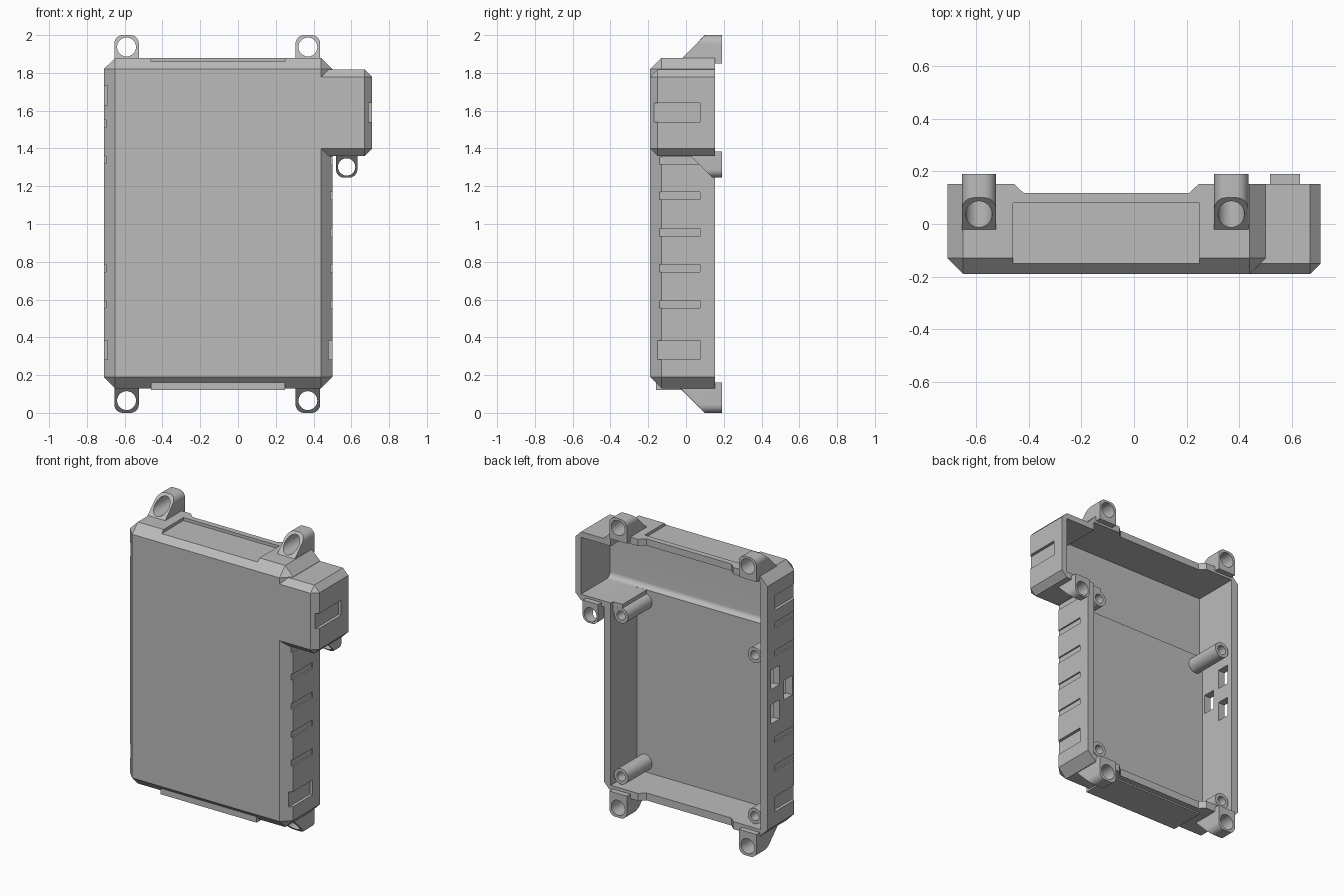
import bpy, bmesh
from math import pi, sin, cos, radians
from mathutils import Vector

if "Cube" in bpy.data.objects:
    bpy.data.objects.remove(bpy.data.objects["Cube"], do_unlink=True)

GREY = (0.5, 0.5, 0.5, 1)
mat = bpy.data.materials.new("grey plastic")
mat.use_nodes = True
mat.diffuse_color = GREY
mat.node_tree.nodes["Principled BSDF"].inputs["Base Color"].default_value = GREY

FRONT, RIM = -0.19, 0.153


def make(name, bm):
    bmesh.ops.recalc_face_normals(bm, faces=bm.faces)
    mesh = bpy.data.meshes.new(name)
    bm.to_mesh(mesh)
    bm.free()
    mesh.materials.append(mat)
    obj = bpy.data.objects.new(name, mesh)
    bpy.context.collection.objects.link(obj)
    return obj


def prism_bm(points, axis, lo, hi):
    """Extrude a 2D outline along the given axis."""
    place = {"x": lambda a, b, t: (t, a, b),
             "y": lambda a, b, t: (a, t, b),
             "z": lambda a, b, t: (a, b, t)}[axis]
    bm = bmesh.new()
    face = bm.faces.new([bm.verts.new(place(a, b, lo)) for a, b in points])
    new = bmesh.ops.extrude_face_region(bm, geom=[face])["geom"]
    shift = Vector(place(0, 0, hi - lo))
    bmesh.ops.translate(bm, vec=shift,
                        verts=[v for v in new if isinstance(v, bmesh.types.BMVert)])
    bmesh.ops.recalc_face_normals(bm, faces=bm.faces)
    return bm


def prism(name, points, axis, lo, hi):
    return make(name, prism_bm(points, axis, lo, hi))


def box_bm(x, y, z):
    return prism_bm([(x[0], z[0]), (x[1], z[0]), (x[1], z[1]), (x[0], z[1])], "y", *y)


def box(name, x, y, z):
    return make(name, box_bm(x, y, z))


def arc(cx, cz, r, start, end, steps):
    angles = [radians(start + (end - start) * i / steps) for i in range(steps + 1)]
    return [(cx + r * cos(a), cz + r * sin(a)) for a in angles]


def rod(name, x, z, r, lo, hi):
    return prism(name, arc(x, z, r, 0, 360, 32)[:-1], "y", lo, hi)


def boolean(target, tool, operation="DIFFERENCE"):
    """Apply a boolean and remove the tool object."""
    mod = target.modifiers.new("cut", "BOOLEAN")
    mod.operation, mod.solver, mod.object = operation, "EXACT", tool
    bpy.context.view_layer.objects.active = target
    bpy.ops.object.modifier_apply(modifier=mod.name)
    bpy.data.objects.remove(tool, do_unlink=True)


def chamfered_box(name, x, z, size, open_left=False):
    """Box with chamfered front edges and chamfered depth edges."""
    bm = box_bm(x, (FRONT, RIM), z)
    chosen = []
    for e in bm.edges:
        a, b = (v.co for v in e.verts)
        front = max(a.y, b.y) < 0
        along_y = abs(a.y - b.y) > 0.1
        at_left = max(a.x, b.x) < x[0] + 0.001
        if (front or along_y) and not (open_left and at_left):
            chosen.append(e)
    bmesh.ops.bevel(bm, geom=chosen, offset=size, segments=1,
                    affect="EDGES", profile=0.5)
    return make(name, bm)


# Shell: main box plus the side extension
case = chamfered_box("case_shell", (-0.71, 0.50), (0.13, 1.88), 0.06)
boolean(case, chamfered_box("extension", (0.3, 0.71), (1.36, 1.818), 0.04, True), "UNION")

# Hollow interior: shallow lower floor, deeper upper bay with a rounded step
boolean(case, box("lower_pocket", (-0.66, 0.45), (-0.125, 0.3), (0.18, 1.45)))


def bay(top):
    return [(0.3, 1.40)] + arc(-0.12, 1.435, 0.035, 270, 180, 8) + [(-0.155, top), (0.3, top)]


boolean(case, prism("upper_pocket", bay(1.835), "x", -0.66, 0.45))
boolean(case, prism("extension_pocket", bay(1.78), "x", 0.3, 0.67))

# Lowered rim in the middle of the top and bottom walls
boolean(case, prism("rim_notch", [(-0.48, 0.175), (-0.42, 0.118), (0.21, 0.118), (0.27, 0.175)],
                    "z", -0.1, 2.1))

# Recessed panel on top and raised panel underneath
boolean(case, box("top_recess", (-0.46, 0.25), (-0.15, 0.08), (1.86, 1.95)))
box("bottom_panel", (-0.46, 0.25), (-0.16, 0.08), (0.12, 0.16))


# Shallow recesses on the side walls
def side_recess(x, depth, z, half, y0):
    boolean(case, box("recess", (x - depth, x + depth), (y0, 0.075), (z - half, z + half)))


for z in (0.575, 0.765, 0.955, 1.15, 1.335):
    side_recess(0.50, 0.01, z, 0.02, -0.145)
for z in (0.575, 0.765, 1.34, 1.53):
    side_recess(-0.71, 0.01, z, 0.02, -0.145)
side_recess(0.50, 0.02, 0.333, 0.05, -0.155)
side_recess(-0.71, 0.02, 0.333, 0.05, -0.155)
side_recess(-0.71, 0.02, 1.68, 0.05, -0.155)
side_recess(0.71, 0.02, 1.59, 0.05, -0.175)

# Connector openings through the right wall
for y, z in ((0.07, 1.18), (-0.065, 1.06), (0.07, 0.95)):
    boolean(case, box("opening", (-0.8, -0.6), (y - 0.045, y + 0.045), (z - 0.065, z + 0.065)))

# Screw bosses inside the case
for side, x in (("right", -0.60), ("left", 0.39)):
    for level, z in (("lower", 0.246), ("upper", 1.323)):
        boss = rod(f"{side}_{level}_boss", x, z, 0.052, -0.14, 0.13)
        boolean(boss, rod("screw_hole", x, z, 0.03, -0.03, 0.3))
rib = box("boss_rib", (0.38, 0.46), (-0.14, 0.129), (1.33, 1.40))
boolean(rib, rod("rib_clearance", 0.39, 1.323, 0.05, -0.3, 0.3))


# Mounting lugs: rounded tab, sloped towards the front, with a round hole
def lug(name, x, tip, up, half, slant_y, reach, hole):
    r = 0.045
    outline = arc(x + half - r, -r, r, 0, 90, 8) + arc(x - half + r, -r, r, 90, 180, 8)
    outline += [(x - half, -reach), (x + half, -reach)]
    bm = prism_bm([(a, tip + up * b) for a, b in outline], "y", -0.1, 0.19)
    cut = bmesh.ops.bisect_plane(bm, geom=bm.verts[:] + bm.edges[:] + bm.faces[:],
                                 plane_co=(x, slant_y, tip), plane_no=(0, -1, up),
                                 clear_outer=True)
    bmesh.ops.holes_fill(bm, edges=[e for e in cut["geom_cut"]
                                    if isinstance(e, bmesh.types.BMEdge)])
    tab = make(name, bm)
    boolean(tab, rod("lug_hole", x, tip - up * hole, 0.05 if half > 0.06 else 0.046, -0.3, 0.3))


for side, x in (("right", -0.59), ("left", 0.37)):
    lug(f"{side}_top_lug", x, 2.0, 1, 0.065, 0.10, 0.15, 0.063)
    lug(f"{side}_bottom_lug", x, 0.0, -1, 0.065, 0.10, 0.16, 0.065)
lug("extension_lug", 0.575, 1.245, -1, 0.057, 0.14, 0.14, 0.057)

# Smooth the round surfaces, keep hard edges
for obj in bpy.context.view_layer.objects:
    obj.select_set(obj.type == "MESH" and mat.name in obj.data.materials)
bpy.context.view_layer.objects.active = case
bpy.ops.object.shade_smooth_by_angle(angle=radians(30))
